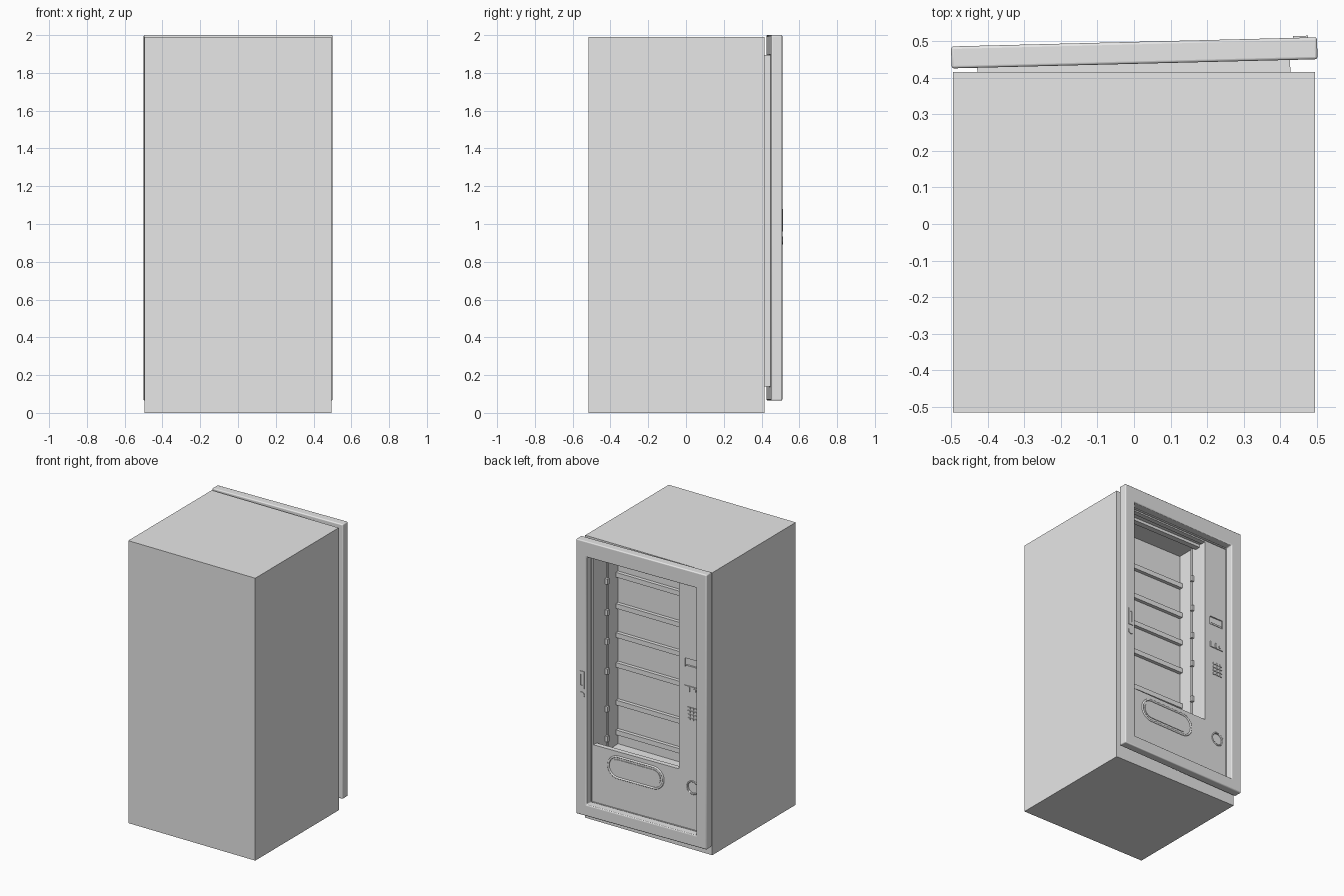
import bpy, bmesh, math
from mathutils import Matrix, Vector

if "Cube" in bpy.data.objects:
    bpy.data.objects.remove(bpy.data.objects["Cube"], do_unlink=True)

grey = bpy.data.materials.new("light_grey")
grey.use_nodes = True
grey.diffuse_color = (0.8, 0.8, 0.8, 1)
grey.node_tree.nodes["Principled BSDF"].inputs["Base Color"].default_value = (0.8, 0.8, 0.8, 1)

# The door is slightly ajar: local y = 0 is its outer face
WORLD = Matrix.Identity(4)
DOOR = Matrix.Translation((0, 0.4975, 0)) @ Matrix.Rotation(0.025, 4, 'Z')
PANEL = -0.065


def finish(name, bm, frame):
    bmesh.ops.recalc_face_normals(bm, faces=bm.faces)
    mesh = bpy.data.meshes.new(name)
    bm.to_mesh(mesh)
    bm.free()
    mesh.materials.append(grey)
    ob = bpy.data.objects.new(name, mesh)
    ob.matrix_world = frame
    bpy.context.collection.objects.link(ob)
    return ob


def box(name, x, y, z, frame=WORLD):
    bm = bmesh.new()
    bmesh.ops.create_cube(bm, size=1)
    for v in bm.verts:
        v.co = Vector(r[0] + (c + 0.5) * (r[1] - r[0]) for c, r in zip(v.co, (x, y, z)))
    return finish(name, bm, frame)


def pill_points(cx, cz, w, h, steps=12):
    """Outline of a rounded slot in the xz plane; a circle when w == h."""
    r, pts = h / 2, []
    for side in (1, -1):
        for i in range(steps + 1):
            a = -math.pi / 2 + math.pi * i / steps
            pts.append((cx + side * (w / 2 - r + r * math.cos(a)), cz + side * r * math.sin(a)))
    return [p for i, p in enumerate(pts) if (Vector(p) - Vector(pts[i - 1])).length > 1e-5]


def pill(name, cx, cz, w, h, y, frame=DOOR):
    bm = bmesh.new()
    face = bm.faces.new([bm.verts.new((px, y[0], pz)) for px, pz in pill_points(cx, cz, w, h)])
    new = bmesh.ops.extrude_face_region(bm, geom=[face])["geom"]
    bmesh.ops.translate(bm, vec=(0, y[1] - y[0], 0),
                        verts=[g for g in new if isinstance(g, bmesh.types.BMVert)])
    return finish(name, bm, frame)


def rim(name, cx, cz, w, h, y, thick):
    curve = bpy.data.curves.new(name, 'CURVE')
    curve.dimensions = '3D'
    curve.bevel_depth = thick
    curve.bevel_resolution = 2
    pts = pill_points(cx, cz, w, h)
    line = curve.splines.new('POLY')
    line.points.add(len(pts) - 1)
    for p, (px, pz) in zip(line.points, pts):
        p.co = (px, y, pz, 1)
    line.use_cyclic_u = True
    curve.materials.append(grey)
    ob = bpy.data.objects.new(name, curve)
    ob.matrix_world = DOOR
    bpy.context.collection.objects.link(ob)


def select(ob):
    bpy.ops.object.select_all(action='DESELECT')
    ob.select_set(True)
    bpy.context.view_layer.objects.active = ob


def cut(ob, cutter):
    select(ob)
    mod = ob.modifiers.new("cut", 'BOOLEAN')
    mod.operation = 'DIFFERENCE'
    mod.object = cutter
    bpy.context.view_layer.update()
    bpy.ops.object.modifier_apply(modifier=mod.name)
    bpy.data.objects.remove(cutter, do_unlink=True)


# Cabinet with the display compartment
LEFT, RIGHT, BACK = 0.41, -0.245, 0.17
cabinet = box("cabinet", (-0.495, 0.495), (-0.515, 0.415), (0, 1.99))
cut(cabinet, box("compartment_cutter", (RIGHT, LEFT), (BACK, 0.6), (0.45, 1.88)))

# Shelves with side clips
for i, z in enumerate((1.65, 1.43, 1.225, 1.015, 0.75, 0.54)):
    box(f"shelf_{i}", (RIGHT, LEFT), (BACK - 0.01, BACK + 0.025), (z - 0.017, z + 0.017))
    for side, x in (("left", (LEFT - 0.02, LEFT)), ("right", (RIGHT, RIGHT + 0.02))):
        box(f"shelf_clip_{side}_{i}", x, (0.295, 0.315), (z - 0.02, z + 0.02))

# Compartment side rails and lamp housing
box("left_rail", (LEFT - 0.006, LEFT), (0.285, 0.3), (0.45, 1.88))
box("right_rail", (RIGHT, RIGHT + 0.006), (0.285, 0.3), (0.45, 1.88))
box("lamp_housing", (RIGHT, LEFT), (0.33, 0.37), (1.86, 1.88))

# Door frame with softened edges
door = box("door_frame", (-0.5, 0.5), (-0.06, 0), (0.065, 2), DOOR)
cut(door, box("door_cutter", (-0.42, 0.42), (-0.1, 0.1), (0.145, 1.89), DOOR))
bevel = door.modifiers.new("soft_edges", 'BEVEL')
bevel.width = 0.007
bevel.segments = 3
select(door)
bpy.ops.object.shade_smooth_by_angle(angle=math.radians(35))

# Inner door panel, open at the display window
panel = box("inner_panel", (-0.43, 0.425), (-0.1, -0.058), (0.14, 1.895), DOOR)
cut(panel, box("front_cutter", (-0.42, 0.42), (PANEL, 0.1), (0.145, 1.885), DOOR))
cut(panel, box("window_cutter", (RIGHT, 0.41), (-0.2, 0.1), (0.546, 1.875), DOOR))

# Note reader, coin slot and change cup recesses
cut(panel, box("note_cutter", (-0.395, -0.29), (PANEL - 0.03, 0), (1.28, 1.34), DOOR))
cut(panel, pill("change_cutter", -0.352, 0.44, 0.08, 0.08, (PANEL - 0.02, 0)))
rim("change_cup_rim", -0.352, 0.44, 0.088, 0.088, PANEL, 0.005)
box("note_reader_lip", (-0.385, -0.30), (PANEL - 0.03, PANEL + 0.004), (1.28, 1.292), DOOR)
box("coin_plate", (-0.395, -0.29), (PANEL, PANEL + 0.006), (1.11, 1.15), DOOR)
box("coin_slot", (-0.335, -0.328), (PANEL, PANEL + 0.012), (1.115, 1.145), DOOR)
pill("coin_button", -0.37, 1.13, 0.024, 0.024, (PANEL, PANEL + 0.012))

# Keypad
for row in range(4):
    for col in range(3):
        x, z = -0.378 + col * 0.027, 0.92 + row * 0.025
        box(f"key_{row}_{col}", (x - 0.009, x + 0.009), (PANEL, PANEL + 0.006),
            (z - 0.008, z + 0.008), DOOR)

# Delivery hatch
pill("delivery_flap", 0.085, 0.435, 0.38, 0.11, (PANEL, PANEL + 0.004))
rim("delivery_rim", 0.085, 0.435, 0.42, 0.15, PANEL, 0.007)

# Door handle and lock
handle = box("handle_plate", (0.435, 0.475), (-0.005, 0.005), (0.96, 1.08), DOOR)
cut(handle, box("handle_cutter", (0.447, 0.463), (0, 0.1), (0.98, 1.06), DOOR))
pill("lock", 0.455, 0.913, 0.042, 0.042, (-0.005, 0.005))
